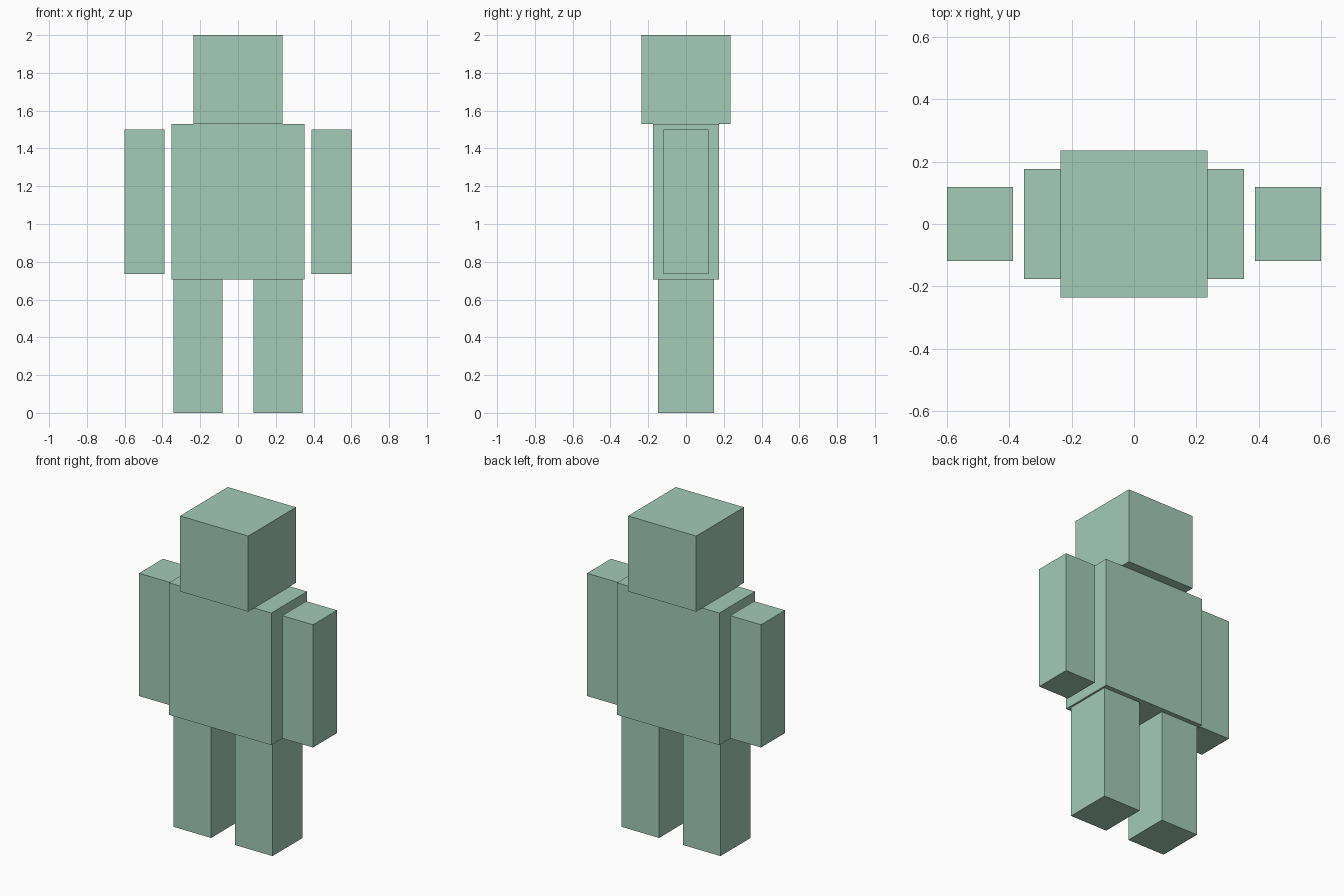
import bpy
import bmesh
from mathutils import Vector

if "Cube" in bpy.data.objects:
    bpy.data.objects.remove(bpy.data.objects["Cube"])

# Single pale green for the whole figure
green = bpy.data.materials.new("pale_green")
green.diffuse_color = (0.366, 0.597, 0.479, 1.0)
green.use_nodes = True
green.node_tree.nodes["Principled BSDF"].inputs["Base Color"].default_value = green.diffuse_color


def box(name, x, y, z):
    """Flat-sided box from (min, max) ranges on each axis."""
    bm = bmesh.new()
    bmesh.ops.create_cube(bm, size=1.0)
    for v in bm.verts:
        v.co = Vector([(a + b) / 2 + c * (b - a)
                       for c, (a, b) in zip(v.co, (x, y, z))])
    mesh = bpy.data.meshes.new(name)
    bm.to_mesh(mesh)
    bm.free()
    mesh.materials.append(green)
    obj = bpy.data.objects.new(name, mesh)
    bpy.context.collection.objects.link(obj)
    return obj


# Head and torso
box("head", (-0.235, 0.235), (-0.235, 0.235), (1.529, 2.0))
box("torso", (-0.353, 0.353), (-0.176, 0.176), (0.706, 1.529))

# Arms and legs on both sides
for side, s in (("left", 1), ("right", -1)):
    box(side + "_arm", sorted((s * 0.388, s * 0.6)), (-0.118, 0.118), (0.735, 1.5))
    box(side + "_leg", sorted((s * 0.082, s * 0.341)), (-0.147, 0.147), (0.0, 0.706))
